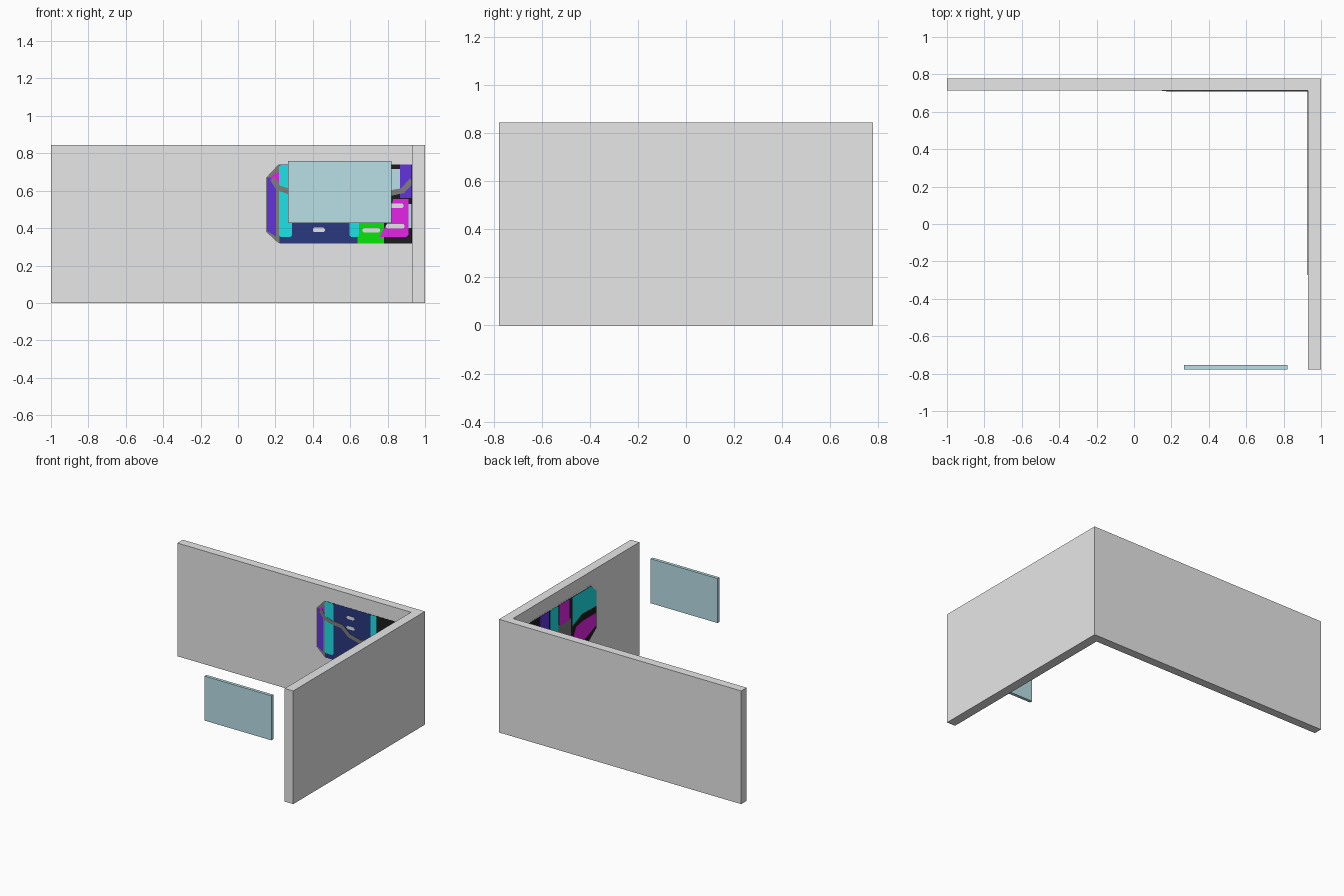
import bpy, bmesh
from mathutils import Vector

if "Cube" in bpy.data.objects:
    bpy.data.objects.remove(bpy.data.objects["Cube"])


def mat(name, r, g, b):
    lin = lambda c: (c / 255 / 12.92) if c < 11 else ((c / 255 + 0.055) / 1.055) ** 2.4
    m = bpy.data.materials.new(name)
    m.diffuse_color = (lin(r), lin(g), lin(b), 1)
    m.use_nodes = True
    m.node_tree.nodes["Principled BSDF"].inputs["Base Color"].default_value = m.diffuse_color
    return m


CONCRETE = mat("concrete grey", 231, 231, 231)
GLASS = mat("glass blue grey", 186, 224, 231)
CYAN = mat("cyan", 28, 232, 236)
VIOLET = mat("violet", 100, 52, 222)
MAGENTA = mat("magenta", 232, 36, 234)
NAVY = mat("navy", 42, 56, 128)
GREEN = mat("green", 8, 234, 8)
BLACK = mat("black", 28, 28, 30)
CRACK = mat("crack grey", 126, 126, 126)
PALE = mat("pale grey", 236, 238, 240)

WALL_Y, WALL_X = 0.713, 0.93     # inner faces of the two walls
HALF = 0.777                     # half depth of the model


def finish(name, bm, material):
    bmesh.ops.recalc_face_normals(bm, faces=bm.faces)
    me = bpy.data.meshes.new(name)
    bm.to_mesh(me)
    bm.free()
    me.materials.append(material)
    ob = bpy.data.objects.new(name, me)
    bpy.context.collection.objects.link(ob)
    return ob


def prism(name, pts, direction, material):
    """Flat outline of 3D points pushed along a direction."""
    bm = bmesh.new()
    f = bm.faces.new([bm.verts.new(p) for p in pts])
    ext = bmesh.ops.extrude_face_region(bm, geom=[f], use_keep_orig=True)["geom"]
    bmesh.ops.translate(bm, vec=direction,
                        verts=[v for v in ext if isinstance(v, bmesh.types.BMVert)])
    return finish(name, bm, material)


def rect(a, b, lo, hi, c=0.0):
    """Rectangle outline with cut corners."""
    if c == 0:
        return [(a, lo), (b, lo), (b, hi), (a, hi)]
    return [(a + c, lo), (b - c, lo), (b, lo + c), (b, hi - c),
            (b - c, hi), (a + c, hi), (a, hi - c), (a, lo + c)]


def ribbon(path, w):
    """Outline of a constant width band along a path."""
    left, right = [], []
    for i, p in enumerate(path):
        d = Vector(path[min(i + 1, len(path) - 1)]) - Vector(path[max(i - 1, 0)])
        n = Vector((-d.y, d.x)).normalized() * w / 2
        left.append(tuple(Vector(p) + n))
        right.append(tuple(Vector(p) - n))
    return left + right[::-1]


def back(name, outline, material, layer):
    """Thin paint plate on the back wall, outline in x and z."""
    prism(name, [(x, WALL_Y, z) for x, z in outline], (0, -0.0006 * layer, 0), material)


def side(name, outline, material, layer):
    """Thin paint plate on the right wall, outline in y and z."""
    prism(name, [(WALL_X, y, z) for y, z in outline], (-0.0006 * layer, 0, 0), material)


# L-shaped wall
prism("corner_wall", [(-1, HALF, 0), (1, HALF, 0), (1, -HALF, 0), (WALL_X, -HALF, 0),
                      (WALL_X, WALL_Y, 0), (-1, WALL_Y, 0)], (0, 0, 0.845), CONCRETE)

# Free-standing glass pane
prism("glass_pane", [(x, -HALF, z) for x, z in rect(0.267, 0.82, 0.428, 0.76)],
      (0, 0.023, 0), GLASS)

# Mural on the back wall: outline, end block and main fields
back("mural_outline", [(0.15, 0.38), (0.215, 0.32), (0.93, 0.32), (0.93, 0.74),
                       (0.215, 0.74), (0.15, 0.67)], CRACK, 1)
back("end_block", [(0.154, 0.385), (0.204, 0.355), (0.204, 0.67), (0.154, 0.67)], VIOLET, 2)
back("end_block_cap", [(0.178, 0.64), (0.218, 0.64), (0.218, 0.70), (0.178, 0.68)], MAGENTA, 3)
back("navy_field", rect(0.222, 0.64, 0.318, 0.74), NAVY, 2)
back("black_field", rect(0.64, 0.93, 0.318, 0.74), BLACK, 2)
back("green_field", rect(0.64, 0.78, 0.318, 0.60), GREEN, 3)
for i, (a, b) in enumerate([(0.218, 0.29), (0.597, 0.648)]):
    back(f"cyan_band_{i}", rect(a, b, 0.352, 0.738, 0.01), CYAN, 4)
back("magenta_field", [(0.755, 0.352), (0.90, 0.352), (0.912, 0.365), (0.912, 0.555),
                       (0.83, 0.555), (0.80, 0.43)], MAGENTA, 4)
back("glass_patch_upper", rect(0.78, 0.865, 0.59, 0.715), GLASS, 3)
back("glass_patch_corner", rect(0.912, 0.93, 0.40, 0.53), GLASS, 3)
back("violet_corner", rect(0.865, 0.93, 0.56, 0.74), VIOLET, 3)

# Pale slots
for i, (a, b, z) in enumerate([(0.40, 0.465, 0.39), (0.40, 0.465, 0.593), (0.40, 0.465, 0.668),
                               (0.665, 0.76, 0.388), (0.79, 0.89, 0.41), (0.815, 0.885, 0.52)]):
    back(f"slot_{i}", rect(a, b, z - 0.012, z + 0.012, 0.007), PALE, 5)

# Crack across the back mural
back("back_crack", ribbon([(0.185, 0.665), (0.215, 0.615), (0.27, 0.597), (0.36, 0.587),
                           (0.42, 0.535), (0.52, 0.51), (0.65, 0.55), (0.80, 0.585),
                           (0.88, 0.60), (0.93, 0.655)], 0.03), CRACK, 6)

# Mural on the right wall, continuing round the corner
side("side_outline", [(WALL_Y, 0.318), (-0.17, 0.318), (-0.295, 0.39), (-0.295, 0.68),
                      (-0.22, 0.745), (WALL_Y, 0.745)], PALE, 1)
side("side_black_field", [(WALL_Y, 0.32), (-0.16, 0.32), (-0.272, 0.40), (-0.272, 0.675),
                          (-0.205, 0.738), (WALL_Y, 0.738)], BLACK, 2)
side("side_crack_field", rect(0.03, 0.66, 0.35, 0.59), CRACK, 3)
side("side_violet", rect(0.29, 0.40, 0.56, 0.738), VIOLET, 4)
side("side_cyan_band", rect(0.18, 0.275, 0.35, 0.738, 0.01), CYAN, 4)
side("side_magenta_band", rect(0.05, 0.17, 0.58, 0.738, 0.01), MAGENTA, 4)
side("side_cyan_end", [(0.015, 0.52), (-0.10, 0.57), (-0.272, 0.565), (-0.272, 0.675),
                       (-0.205, 0.735), (0.015, 0.735)], CYAN, 4)
side("side_magenta_end", [(0.015, 0.41), (-0.11, 0.36), (-0.265, 0.42), (-0.265, 0.515),
                          (-0.11, 0.515), (-0.03, 0.50)], MAGENTA, 4)
side("side_crack", ribbon([(WALL_Y, 0.655), (0.60, 0.69), (0.50, 0.64), (0.40, 0.60)], 0.03),
     CRACK, 5)
